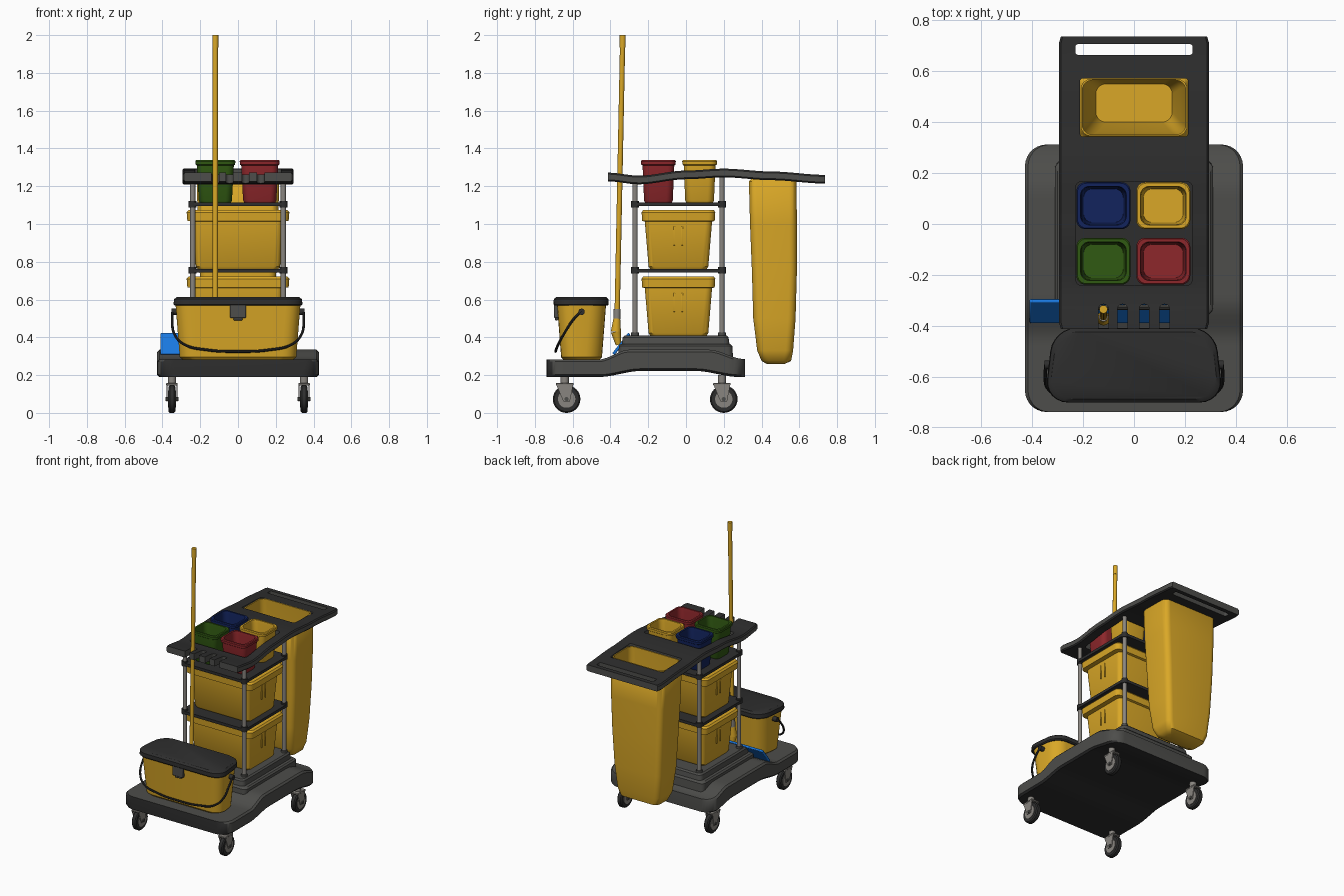
import bpy, bmesh, math
from mathutils import Vector

if "Cube" in bpy.data.objects:
    bpy.data.objects.remove(bpy.data.objects["Cube"])


def mat(name, rgb):
    m = bpy.data.materials.new(name)
    m.diffuse_color = (*rgb, 1)
    m.use_nodes = True
    m.node_tree.nodes["Principled BSDF"].inputs["Base Color"].default_value = m.diffuse_color
    return m


DARK = mat("dark plastic", (0.027, 0.027, 0.027))
GREY = mat("grey plastic", (0.075, 0.075, 0.07))
METAL = mat("metal grey", (0.25, 0.235, 0.215))
YELLOW = mat("yellow", (0.70, 0.39, 0.02))
RED = mat("red", (0.27, 0.02, 0.024))
GREEN = mat("green", (0.03, 0.10, 0.006))
BLUE = mat("navy blue", (0.006, 0.017, 0.11))
SKY = mat("bright blue", (0.01, 0.19, 0.75))


def shade(ob, angle=35):
    bpy.ops.object.select_all(action='DESELECT')
    ob.select_set(True)
    bpy.context.view_layer.objects.active = ob
    bpy.ops.object.shade_smooth_by_angle(angle=math.radians(angle))
    return ob


def rr(cx, cy, z, hx, hy, r, taper=0.0, n=6):
    """Rounded rectangle ring; taper narrows it towards the back."""
    pts = []
    for k, (sx, sy) in enumerate([(1, 1), (-1, 1), (-1, -1), (1, -1)]):
        for i in range(n + 1):
            a = math.pi / 2 * (k + i / n)
            x = sx * (hx - r) + r * math.cos(a)
            y = sy * (hy - r) + r * math.sin(a)
            pts.append((cx + x * (1 - taper * y / hy), cy + y, z))
    return pts


def loft(name, rings, *mats, angle=35):
    bm = bmesh.new()
    vs = [[bm.verts.new(p) for p in ring] for ring in rings]
    n = len(vs[0])
    for a, b in zip(vs, vs[1:]):
        for i in range(n):
            bm.faces.new((a[i], a[(i + 1) % n], b[(i + 1) % n], b[i]))
    bm.faces.new(vs[0][::-1])
    bm.faces.new(vs[-1])
    bmesh.ops.recalc_face_normals(bm, faces=bm.faces)
    me = bpy.data.meshes.new(name)
    bm.to_mesh(me)
    bm.free()
    ob = bpy.data.objects.new(name, me)
    bpy.context.collection.objects.link(ob)
    for m in mats:
        me.materials.append(m)
    return shade(ob, angle)


def rod(name, p, q, r1, m, r2=None, n=20):
    p, q = Vector(p), Vector(q)
    d = (q - p).normalized()
    u = d.orthogonal().normalized()
    w = d.cross(u)
    ring = lambda c, r: [c + r * (u * math.cos(2 * math.pi * i / n) + w * math.sin(2 * math.pi * i / n)) for i in range(n)]
    return loft(name, [ring(p, r1), ring(q, r1 if r2 is None else r2)], m)


def box(name, c, size, m, rx=0.0, bevel=0.005):
    bpy.ops.mesh.primitive_cube_add(size=1, location=c, rotation=(rx, 0, 0))
    ob = bpy.context.object
    ob.name = name
    ob.scale = size
    bpy.ops.object.transform_apply(location=False, rotation=False, scale=True)
    ob.data.materials.append(m)
    b = ob.modifiers.new("bevel", 'BEVEL')
    b.width, b.segments = bevel, 2
    return shade(ob)


def keyed(keys, y):
    """Smooth interpolation through (y, z) keys."""
    for (a, za), (b, zb) in zip(keys, keys[1:]):
        if y <= b:
            t = max(0, (y - a) / (b - a))
            return za + (zb - za) * t * t * (3 - 2 * t)
    return keys[-1][1]


def section(y, hx, zb, zt, c):
    half = [(hx - c, zb), (hx, zb + c), (hx, zt - c), (hx - c, zt)]
    return [(x, y, z) for x, z in half] + [(-x, y, z) for x, z in half[::-1]]


# Wheeled deck: arched slab with rounded corners
top_k = [(-.74, .283), (-.46, .283), (-.30, .335), (.12, .335), (.31, .285)]
bot_k = [(-.74, .19), (-.46, .19), (-.24, .222), (.05, .222), (.28, .19), (.31, .19)]
R, Y0, Y1 = .085, -.738, .312
arc = [(R - R * math.cos(math.pi / 2 * i / 7), R - R * math.sin(math.pi / 2 * i / 7)) for i in range(8)]
st = [(Y0 + d, .428 - s) for d, s in arc]
st += [(Y0 + R + (Y1 - Y0 - 2 * R) * i / 30, .428) for i in range(1, 30)]
st += [(Y1 - d, .428 - s) for d, s in arc[::-1]]
deck = loft("deck", [section(y, w, keyed(bot_k, y), keyed(top_k, y), .012) for y, w in st], GREY, DARK, angle=40)
for p in deck.data.polygons:
    p.material_index = int(p.normal.z < -.5 or p.normal.y < -.6)

# Raised plinth under the bins
loft("plinth", [rr(0, -.055, z, hx, hy, .03) for z, hx, hy in
     [(.28, .31, .305), (.355, .31, .30), (.365, .30, .29), (.366, .28, .285), (.40, .275, .28), (.41, .265, .27)]], GREY)

# Posts with collars, and shelves
for sx in (-1, 1):
    for y in (-.27, .19):
        x = .24 * sx
        rod("post", (x, y, .38), (x, y, 1.25), .014, METAL)
        for z in (.755, 1.105):
            rod("post_collar", (x, y, z - .018), (x, y, z + .018), .021, DARK)
        rod("post_foot", (x, y, .40), (x, y, .425), .021, GREY)
for z in (.752, 1.104):
    loft("shelf", [rr(0, -.04, z + d, .262, .25, .03) for d in (-.01, .01)], DARK)


def tub(name, cx, cy, prof, r, m, taper=0.0):
    return loft(name, [rr(cx, cy, z, hx, hy, r, taper) for z, hx, hy in prof], m)


# Two large storage bins with rims and side ribs
for z in (.41, .762):
    tub("storage_bin", 0, -.04, [(z, .215, .15), (z + .012, .223, .158), (z + .25, .238, .178), (z + .255, .268, .192),
        (z + .30, .272, .195), (z + .312, .262, .187), (z + .312, .235, .172), (z + .02, .212, .148)], .035, YELLOW)
    for sx in (-1, 1):
        for y in (-.062, -.02):
            box("bin_rib", (.234 * sx, y, z + .175), (.01, .008, .10), YELLOW, bevel=.002)

# Top tray: wavy plate with openings and front tool notches
tray_k = [(-.413, 1.272), (-.25, 1.256), (0, 1.283), (.2, 1.293), (.45, 1.278), (.737, 1.26)]
rings = []
for i in range(41):
    y = -.413 + 1.15 * i / 40
    t = keyed(tray_k, y)
    rings.append(section(y, .295 - (.008 if i in (0, 40) else 0), t - .046, t, .008))
tray = loft("top_tray", rings, DARK, GREY)
cuts = [(0, .685, .23, .021, .01), (0, .4575, .212, .1145, .012), (0, -.037, .228, .203, .02)]
cuts += [(x, -.39, .019, .075, .017) for x in (-.12, -.045, .04, .12)]
for cx, cy, hx, hy, r in cuts:
    cutter = loft("cutter", [rr(cx, cy, z, hx, hy, r) for z in (1.1, 1.4)], DARK)
    cutter.hide_render = True
    b = tray.modifiers.new("cut", 'BOOLEAN')
    b.operation, b.solver, b.object = 'DIFFERENCE', 'EXACT', cutter
    bpy.context.view_layer.objects.active = tray
    bpy.ops.object.modifier_apply(modifier="cut")
    bpy.data.objects.remove(cutter)
for p in tray.data.polygons:
    p.material_index = int(abs(p.normal.z) < .6)
shade(tray)

# Four small coloured pails
for cx, cy, m in [(-.12, .072, BLUE), (.115, .072, YELLOW), (-.12, -.146, GREEN), (.115, -.146, RED)]:
    tub("small_pail", cx, cy, [(1.115, .083, .072), (1.125, .088, .076), (1.31, .098, .084), (1.315, .105, .091),
        (1.332, .106, .092), (1.338, .102, .088), (1.338, .09, .076), (1.315, .087, .073), (1.135, .078, .066)], .035, m)

# Hanging waste bag, open at the top
bag = [(.258, .12, .475, .045), (.275, .155, .478, .078), (.33, .175, .472, .095), (.50, .19, .468, .112),
       (.75, .203, .468, .119), (1.0, .213, .463, .124), (1.225, .218, .459, .126), (1.238, .209, .4575, .112),
       (1.272, .209, .4575, .112), (1.272, .203, .4575, .107), (1.0, .205, .463, .116), (.50, .182, .468, .104),
       (.30, .15, .475, .075)]
loft("waste_bag", [rr(0, cy, z, hx, hy, .04) for z, hx, cy, hy in bag], YELLOW, angle=50)

# Front bucket with lid, latch and swing handle
tub("front_bucket", 0, -.553, [(.283, .29, .098), (.295, .305, .108), (.575, .325, .13)], .085, YELLOW, .05)
tub("bucket_lid", 0, -.555, [(.568, .33, .14), (.575, .335, .146), (.602, .332, .145), (.614, .318, .132)], .09, DARK, .05)
box("bucket_latch", (0, -.687, .54), (.085, .022, .075), GREY)
box("latch_tab", (0, -.685, .505), (.05, .018, .03), GREY)
half = [(.346, -.553, .54), (.348, -.60, .49), (.338, -.645, .42), (.29, -.675, .365), (.16, -.688, .333)]
cu = bpy.data.curves.new("bucket_handle", 'CURVE')
cu.dimensions, cu.bevel_depth, cu.bevel_resolution, cu.resolution_u = '3D', .007, 3, 6
cu.use_fill_caps = True
pts = half + [(0, -.69, .325)] + [(-x, y, z) for x, y, z in half[::-1]]
sp = cu.splines.new('BEZIER')
sp.bezier_points.add(len(pts) - 1)
for bp, p in zip(sp.bezier_points, pts):
    bp.co = p
    bp.handle_left_type = bp.handle_right_type = 'AUTO'
cu.materials.append(DARK)
handle = bpy.data.objects.new("bucket_handle", cu)
bpy.context.collection.objects.link(handle)
bpy.ops.object.select_all(action='DESELECT')
handle.select_set(True)
bpy.context.view_layer.objects.active = handle
bpy.ops.object.convert(target='MESH')
shade(bpy.context.object)
for s in (-1, 1):
    rod("handle_pivot", (.31 * s, -.553, .535), (.352 * s, -.553, .535), .017, DARK)

# Mop: pole, collar, socket and tilted flat head
rod("mop_pole", (-.12, -.365, .50), (-.12, -.336, 1.94), .014, YELLOW)
rod("mop_grip", (-.12, -.336, 1.935), (-.12, -.335, 2.0), .016, YELLOW)
rod("mop_collar", (-.12, -.366, .49), (-.12, -.365, .55), .018, METAL)
rod("mop_socket_upper", (-.12, -.371, .43), (-.12, -.366, .50), .027, YELLOW, .018)
rod("mop_socket_lower", (-.12, -.358, .36), (-.12, -.371, .43), .014, YELLOW, .027)
box("mop_head", (-.12, -.342, .365), (.58, .139, .016), SKY, rx=math.radians(52))

# Swivel casters
for x in (-.35, .35):
    for y in (-.632, .20):
        prof = [(-.018, .05), (-.018, .066), (-.011, .073), (.011, .073), (.018, .066), (.018, .05)]
        loft("tyre", [[(x + d, y + r * math.cos(math.pi * i / 16), .073 + r * math.sin(math.pi * i / 16))
                       for i in range(32)] for d, r in prof], DARK)
        rod("wheel_hub", (x - .021, y, .073), (x + .021, y, .073), .046, METAL, n=28)
        rod("axle", (x - .034, y, .073), (x + .034, y, .073), .011, GREY)
        for s in (-1, 1):
            fork = [(y - .017, .06), (y + .017, .06), (y + .035, .15), (y - .055, .15)]
            loft("caster_fork", [[(x + s * d, a, b) for a, b in fork] for d in (.024, .029)], METAL)
        box("fork_bridge", (x, y - .01, .152), (.06, .092, .012), METAL, bevel=.003)
        rod("caster_stem", (x, y - .01, .155), (x, y - .01, .20), .022, METAL)
